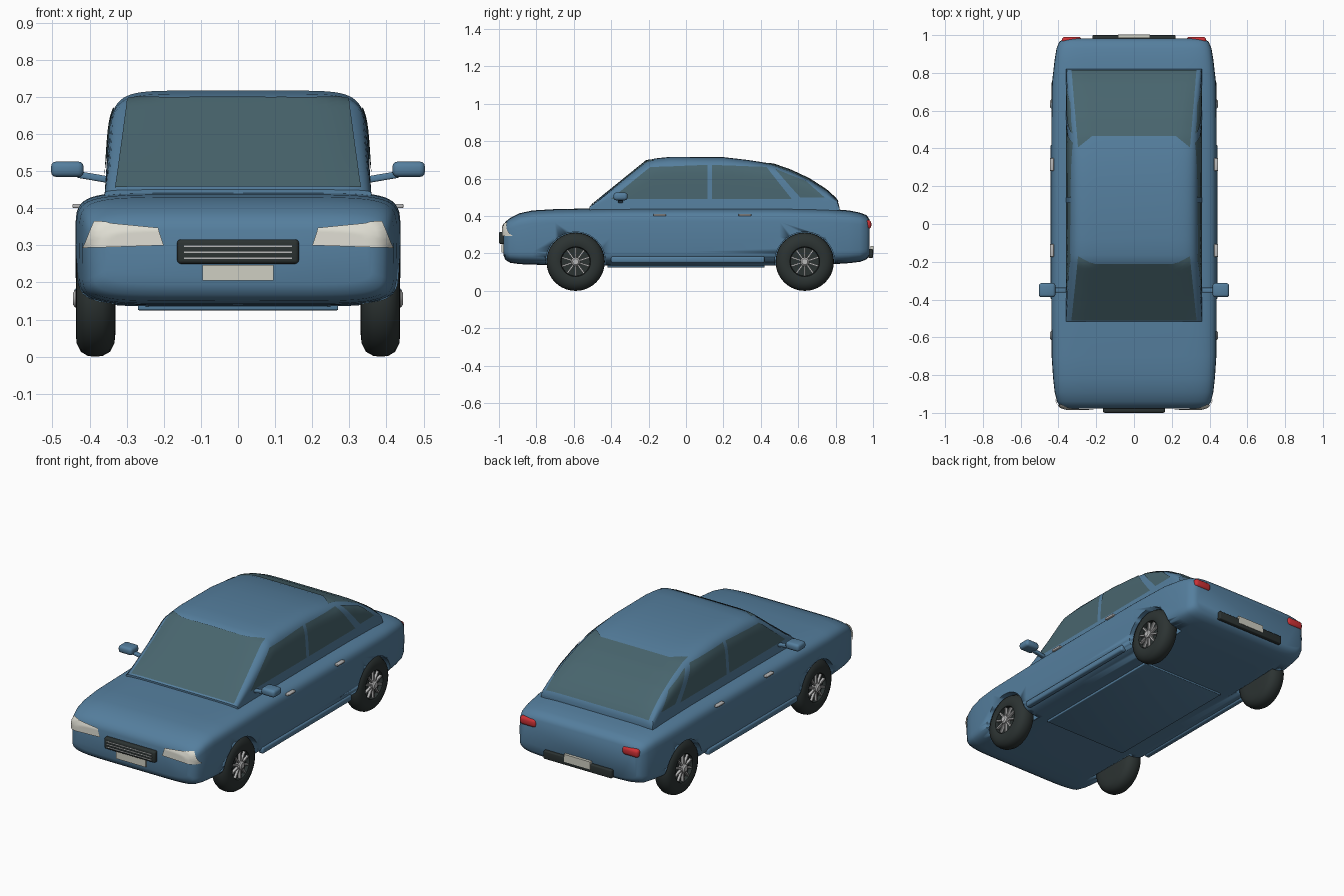
import bpy, bmesh, math
from mathutils import Vector, Matrix
from mathutils.bvhtree import BVHTree

cube = bpy.data.objects.get("Cube")
if cube:
    bpy.data.objects.remove(cube, do_unlink=True)


def material(name, r, g, b):
    m = bpy.data.materials.new(name)
    m.use_nodes = True
    m.diffuse_color = (r, g, b, 1)
    m.node_tree.nodes["Principled BSDF"].inputs["Base Color"].default_value = (r, g, b, 1)
    return m


PAINT = material("blue paint", .09, .21, .34)
GLASS = material("tinted glass", .065, .13, .155)
RUBBER = material("black rubber", .025, .033, .032)
LAMP = material("lamp white", .75, .74, .66)
RED = material("tail red", .6, .03, .035)
METAL = material("silver metal", .48, .48, .48)
PLATE = material("plate cream", .62, .62, .54)


def finish(name, bm, mat, angle=40):
    me = bpy.data.meshes.new(name)
    bm.to_mesh(me)
    bm.free()
    me.materials.append(mat)
    ob = bpy.data.objects.new(name, me)
    bpy.context.collection.objects.link(ob)
    bpy.ops.object.select_all(action='DESELECT')
    ob.select_set(True)
    bpy.context.view_layer.objects.active = ob
    if angle:
        bpy.ops.object.shade_smooth_by_angle(angle=math.radians(angle))
    return ob


def loft(rings):
    """Skin closed rings of points and cap both ends."""
    bm = bmesh.new()
    vs = [[bm.verts.new(p) for p in ring] for ring in rings]
    n = len(vs[0])
    for a, b in zip(vs, vs[1:]):
        for i in range(n):
            j = (i + 1) % n
            bm.faces.new((a[i], a[j], b[j], b[i]))
    bm.faces.new(vs[0])
    bm.faces.new(vs[-1])
    bmesh.ops.recalc_face_normals(bm, faces=bm.faces)
    return bm


def box(name, centre, size, mat, bevel=0, rot=None):
    bm = bmesh.new()
    m = Matrix.Translation(centre) @ (rot or Matrix()) @ Matrix.Diagonal((*size, 1))
    bmesh.ops.create_cube(bm, size=1, matrix=m)
    if bevel:
        bmesh.ops.bevel(bm, geom=bm.edges[:], offset=bevel, segments=3,
                        profile=.5, affect='EDGES', clamp_overlap=True)
    return finish(name, bm, mat)


def power(v, e):
    return math.copysign(abs(v) ** e, v)


def circle_rings(profile, y, z, s=1, n=40):
    return [[(s * x, y + r * math.cos(2 * math.pi * i / n), z + r * math.sin(2 * math.pi * i / n))
             for i in range(n)] for x, r in profile]


# Lower body: rounded sections (y, bottom, top, half width)
BODY = [(-.977, .195, .34, .36), (-.967, .167, .368, .39), (-.94, .15, .39, .408),
        (-.89, .143, .415, .42), (-.82, .14, .43, .428), (-.7, .138, .437, .436),
        (-.4, .135, .443, .438), (0, .135, .445, .438), (.5, .135, .445, .438),
        (.75, .14, .44, .434), (.87, .148, .43, .42), (.93, .155, .418, .41),
        (.965, .168, .405, .395), (.982, .19, .38, .37)]


def body_ring(y, low, top, hw, n=56):
    ring = []
    for i in range(n):
        a = 2 * math.pi * i / n
        ring.append((hw * power(math.cos(a), .3), y,
                     (low + top) / 2 + (top - low) / 2 * power(math.sin(a), .3)))
    return ring


bm = loft([body_ring(*s) for s in BODY])
body_tree = BVHTree.FromBMesh(bm)
body = finish("lower_body", bm, PAINT)

# Wheel arches
WHEELS = [("front", -.59), ("rear", .635)]
SIDES = [("left", 1), ("right", -1)]
for end, y in WHEELS:
    for side, s in SIDES:
        cutter = finish("arch_cutter", loft(circle_rings([(.325, .16), (.5, .16)], y, .155, s)), PAINT)
        cutter.hide_render = True
        mod = body.modifiers.new("arch", 'BOOLEAN')
        mod.operation = 'DIFFERENCE'
        mod.solver = 'EXACT'
        mod.object = cutter
        bpy.context.view_layer.objects.active = body
        bpy.ops.object.modifier_apply(modifier=mod.name)
        bpy.data.objects.remove(cutter, do_unlink=True)

# Cabin: arched sections (y, top) over a flat base
ROOF = [(-.515, .45), (-.21, .697), (-.165, .708), (-.08, .717), (.2, .715), (.33, .7),
        (.46, .68), (.56, .645), (.66, .598), (.75, .54), (.81, .485), (.82, .45)]
BASE, HALF = .43, .36


def cabin_ring(y, top, n=40):
    ring = []
    for i in range(n + 1):
        a = math.pi * i / n
        h = (top - BASE) * power(math.sin(a), .25)
        ring.append((HALF * power(math.cos(a), .25) * (1 - .18 * h), y, BASE + h))
    return ring


bm = loft([cabin_ring(*s) for s in ROOF])
cabin_tree = BVHTree.FromBMesh(bm)
finish("cabin", bm, PAINT)


def drape(name, tree, mat, place, direction, n=10, lift=.004):
    """Lay a thin grid on a surface; place(u, v) gives the point to cast from."""
    bm = bmesh.new()
    d = Vector(direction)
    grid = []
    for i in range(n + 1):
        row = []
        for j in range(n + 1):
            p = Vector(place(i / n, j / n))
            hit, nor, _, _ = tree.ray_cast(p, d)
            if hit is None:
                hit, nor, _, _ = tree.find_nearest(p)
            row.append(bm.verts.new(hit + nor * lift))
        grid.append(row)
    for i in range(n):
        for j in range(n):
            f = bm.faces.new((grid[i][j], grid[i + 1][j], grid[i + 1][j + 1], grid[i][j + 1]))
            f.normal_update()
            if f.normal.dot(d) > 0:
                f.normal_flip()
    return finish(name, bm, mat)


def quad(corners, u, v):
    a, b, c, d = (Vector(p) for p in corners)
    return a.lerp(b, u).lerp(d.lerp(c, u), v)


# Windscreen and rear window, with pointed upper corners
def screen(y0, y1, horn):
    def place(u, v):
        k = 2 * u - 1
        end = y1 + horn * max(0, abs(k) - .75) / .25
        return (k * (.33 - .035 * v), y0 + (end - y0) * v, 2)
    return place


drape("windscreen", cabin_tree, GLASS, screen(-.508, -.21, .04), (0, 0, -1), 20)
drape("rear_window", cabin_tree, GLASS, screen(.812, .465, -.06), (0, 0, -1), 24)

# Side windows as (y, z) corners
WINDOWS = {"front_door_window": [(-.4, .492), (.115, .492), (.115, .672), (-.19, .66)],
           "rear_door_window": [(.14, .492), (.565, .492), (.43, .66), (.14, .672)],
           "quarter_window": [(.61, .5), (.74, .5), (.64, .585), (.475, .65)]}
for side, s in SIDES:
    for name, corners in WINDOWS.items():
        drape(side + "_" + name, cabin_tree, GLASS,
              lambda u, v: (s, *quad(corners, u, v)), (-s, 0, 0))

    # Headlight wrapped round the front corner
    lamp = [(.2, .3), (.412, .293), (.385, .362), (.215, .345)]

    def lamp_point(u, v):
        p = quad(lamp, u, v)
        return (s * p.x, -2, p.y)
    drape(side + "_headlight", body_tree, LAMP, lamp_point, (0, 1, 0), 16, .007)

    # Tail light, mirror, handles and sill
    box(side + "_tail_light", (s * .33, .968, .355), (.105, .045, .048), RED, .016)
    box(side + "_mirror", (s * .46, -.35, .505), (.088, .075, .042), PAINT, .015)
    box(side + "_mirror_arm", (s * .385, -.35, .483), (.1, .025, .018), PAINT, .005,
        Matrix.Rotation(-s * .17, 4, 'Y'))
    for end, y in (("front", -.14), ("rear", .315)):
        box(side + "_" + end + "_handle", (s * .435, y, .406), (.022, .068, .012), METAL, .004)
    box(side + "_sill", (s * .425, .01, .167), (.034, .82, .036), PAINT, .01)

    # Wheels with hub and spokes
    for end, y in WHEELS:
        name = side + "_" + end + "_"
        tyre = [(.33, .09), (.333, .12), (.345, .143), (.365, .154), (.385, .156), (.405, .154),
                (.423, .143), (.435, .12), (.437, .092), (.432, .08), (.412, .076)]
        finish(name + "tyre", loft(circle_rings(tyre, y, .156, s)), RUBBER, 50)
        hub = [(.405, .024), (.438, .024), (.445, .016)]
        finish(name + "hub", loft(circle_rings(hub, y, .156, s, 16)), METAL)
        bm = bmesh.new()
        for k in range(10):
            m = (Matrix.Translation((s * .424, y, .156)) @ Matrix.Rotation(k * math.pi / 5, 4, 'X')
                 @ Matrix.Translation((0, 0, .046)) @ Matrix.Diagonal((.014, .009, .06, 1)))
            bmesh.ops.create_cube(bm, size=1, matrix=m)
        finish(name + "spokes", bm, METAL, 0)

# Grille, plates, rear bumper strip and floor panel
box("grille", (0, -.982, .283), (.328, .036, .066), RUBBER, .01)
for k in (-1, 0, 1):
    box("grille_bar", (0, -.999, .281 + k * .016), (.29, .004, .004), METAL)
box("front_plate", (0, -.98, .226), (.19, .012, .042), PLATE)
box("rear_bumper_strip", (0, .987, .2), (.44, .026, .048), RUBBER, .006)
box("rear_plate", (0, .994, .217), (.17, .016, .044), PLATE)
box("floor_panel", (0, 0, .135), (.54, .84, .02), PAINT, .004)
